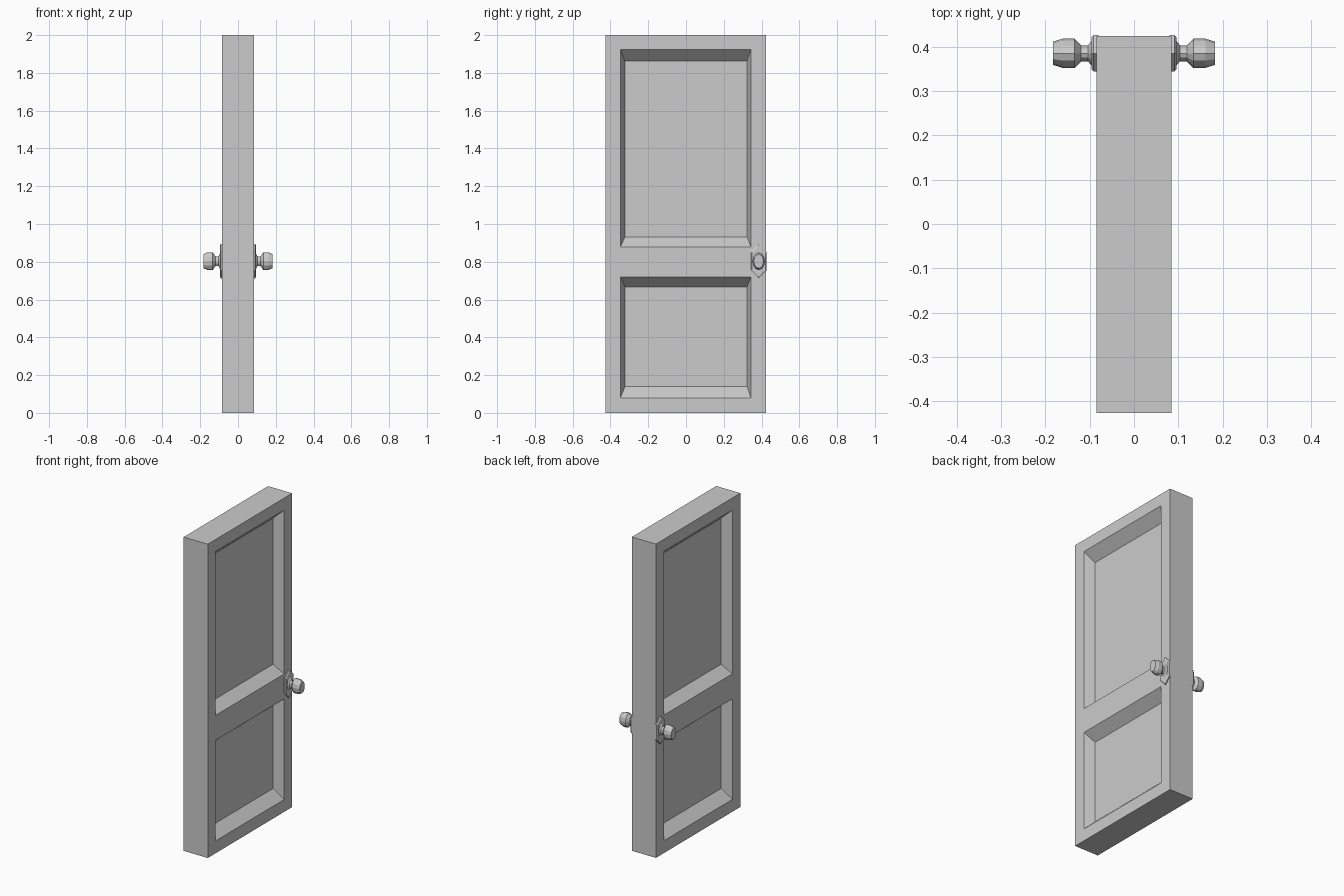
import bpy, bmesh
from math import cos, sin, tau

if "Cube" in bpy.data.objects:
    bpy.data.objects.remove(bpy.data.objects["Cube"])

HALF_T = 0.085          # half thickness of the door
FLOOR = 0.021           # recessed panel face
Y = [-0.426, -0.347, 0.344, 0.424]
Z = [0, 0.079, 0.72, 0.879, 1.923, 2.0]
# inner rectangle (y0, y1, z0, z1) of each recessed panel, keyed by grid cell row
PANELS = {1: (-0.323, 0.323, 0.14, 0.667), 3: (-0.323, 0.323, 0.932, 1.862)}
KNOB_Y, KNOB_Z = 0.385, 0.803


def finish(bm, name):
    bmesh.ops.recalc_face_normals(bm, faces=bm.faces)
    mesh = bpy.data.meshes.new(name)
    bm.to_mesh(mesh)
    bm.free()
    obj = bpy.data.objects.new(name, mesh)
    bpy.context.collection.objects.link(obj)
    return obj


def loft(rings, name):
    """Skin a list of rings of points and cap both ends."""
    bm = bmesh.new()
    loops = [[bm.verts.new(p) for p in ring] for ring in rings]
    n = len(loops[0])
    for a, b in zip(loops, loops[1:]):
        for i in range(n):
            j = (i + 1) % n
            bm.faces.new((a[i], a[j], b[j], b[i]))
    bm.faces.new(loops[0])
    bm.faces.new(loops[-1])
    return finish(bm, name)


# Door slab: stiles and rails with two sloped recessed panels on each side
bm = bmesh.new()
for s in (1, -1):
    grid = [[bm.verts.new((s * HALF_T, y, z)) for z in Z] for y in Y]
    for i in range(len(Y) - 1):
        for k in range(len(Z) - 1):
            outer = [grid[i][k], grid[i + 1][k], grid[i + 1][k + 1], grid[i][k + 1]]
            if i == 1 and k in PANELS:
                y0, y1, z0, z1 = PANELS[k]
                inner = [bm.verts.new((s * FLOOR, y, z))
                         for y, z in ((y0, z0), (y1, z0), (y1, z1), (y0, z1))]
                bm.faces.new(inner)
                for a in range(4):
                    b = (a + 1) % 4
                    bm.faces.new((outer[a], outer[b], inner[b], inner[a]))
            else:
                bm.faces.new(outer)
bmesh.ops.bridge_loops(bm, edges=[e for e in bm.edges if e.is_boundary])
finish(bm, "door_slab")


# Hardware on both sides
HEX = [(0, 0.091), (0.041, 0.05), (0.041, -0.05),
       (0, -0.091), (-0.041, -0.05), (-0.041, 0.05)]
KNOB = [(0.092, 0.034), (0.096, 0.027), (0.104, 0.018), (0.119, 0.018),
        (0.134, 0.033), (0.161, 0.033), (0.183, 0.026)]
SIDES = 12

for s, side in ((1, "right"), (-1, "left")):
    # Bevelled six-sided backplate
    loft([[(s * x, KNOB_Y + y * f, KNOB_Z + z * f) for y, z in HEX]
          for x, f in ((0.08, 1), (0.091, 1), (0.096, 0.88))], "backplate_" + side)
    # Oval turned knob, taller than wide
    loft([[(s * x, KNOB_Y + r * cos(tau * i / SIDES), KNOB_Z + 1.42 * r * sin(tau * i / SIDES))
           for i in range(SIDES)] for x, r in KNOB], "knob_" + side)
